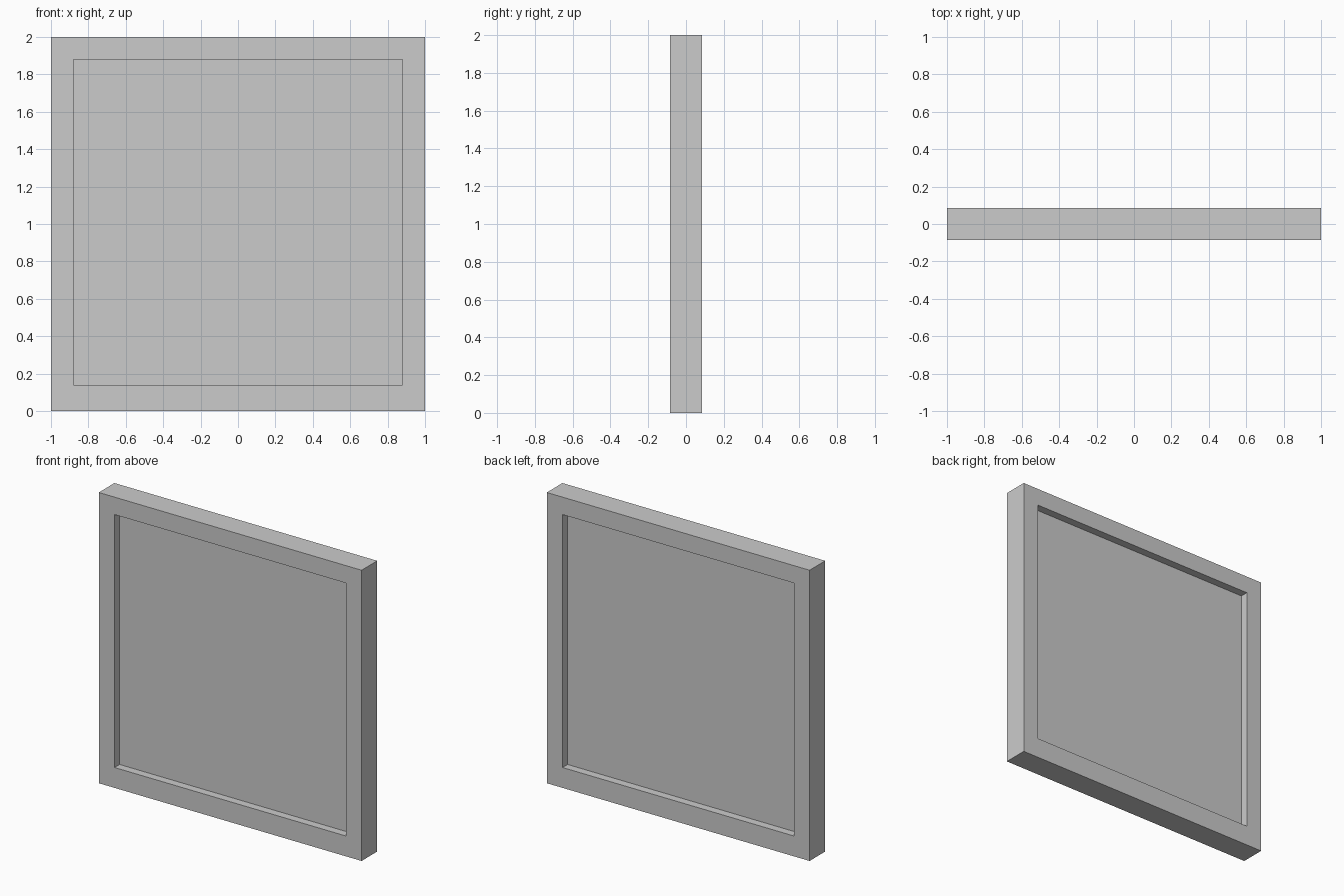
import bpy, bmesh

if "Cube" in bpy.data.objects:
    bpy.data.objects.remove(bpy.data.objects["Cube"])

HALF_DEPTH = 0.085
PANE_HALF = 0.03
OUTER = (-1.0, 1.0, 0.0, 2.0)        # x0, x1, z0, z1
OPENING = (-0.88, 0.88, 0.14, 1.88)


def loop(bm, rect, y):
    x0, x1, z0, z1 = rect
    return [bm.verts.new((x, y, z)) for x, z in ((x0, z0), (x1, z0), (x1, z1), (x0, z1))]


def bridge(bm, a, b):
    for i in range(4):
        j = (i + 1) % 4
        bm.faces.new((a[i], a[j], b[j], b[i]))


def finish(bm, name):
    bmesh.ops.recalc_face_normals(bm, faces=bm.faces)
    mesh = bpy.data.meshes.new(name)
    bm.to_mesh(mesh)
    bm.free()
    bpy.context.collection.objects.link(bpy.data.objects.new(name, mesh))


# Surrounding frame: closed rectangular ring
bm = bmesh.new()
rings = [loop(bm, OUTER, -HALF_DEPTH), loop(bm, OUTER, HALF_DEPTH),
         loop(bm, OPENING, HALF_DEPTH), loop(bm, OPENING, -HALF_DEPTH)]
for k in range(4):
    bridge(bm, rings[k], rings[(k + 1) % 4])
finish(bm, "window_frame")

# Thin pane recessed on both sides
bm = bmesh.new()
front, back = loop(bm, OPENING, -PANE_HALF), loop(bm, OPENING, PANE_HALF)
bridge(bm, front, back)
bm.faces.new(front)
bm.faces.new(back)
finish(bm, "pane")
